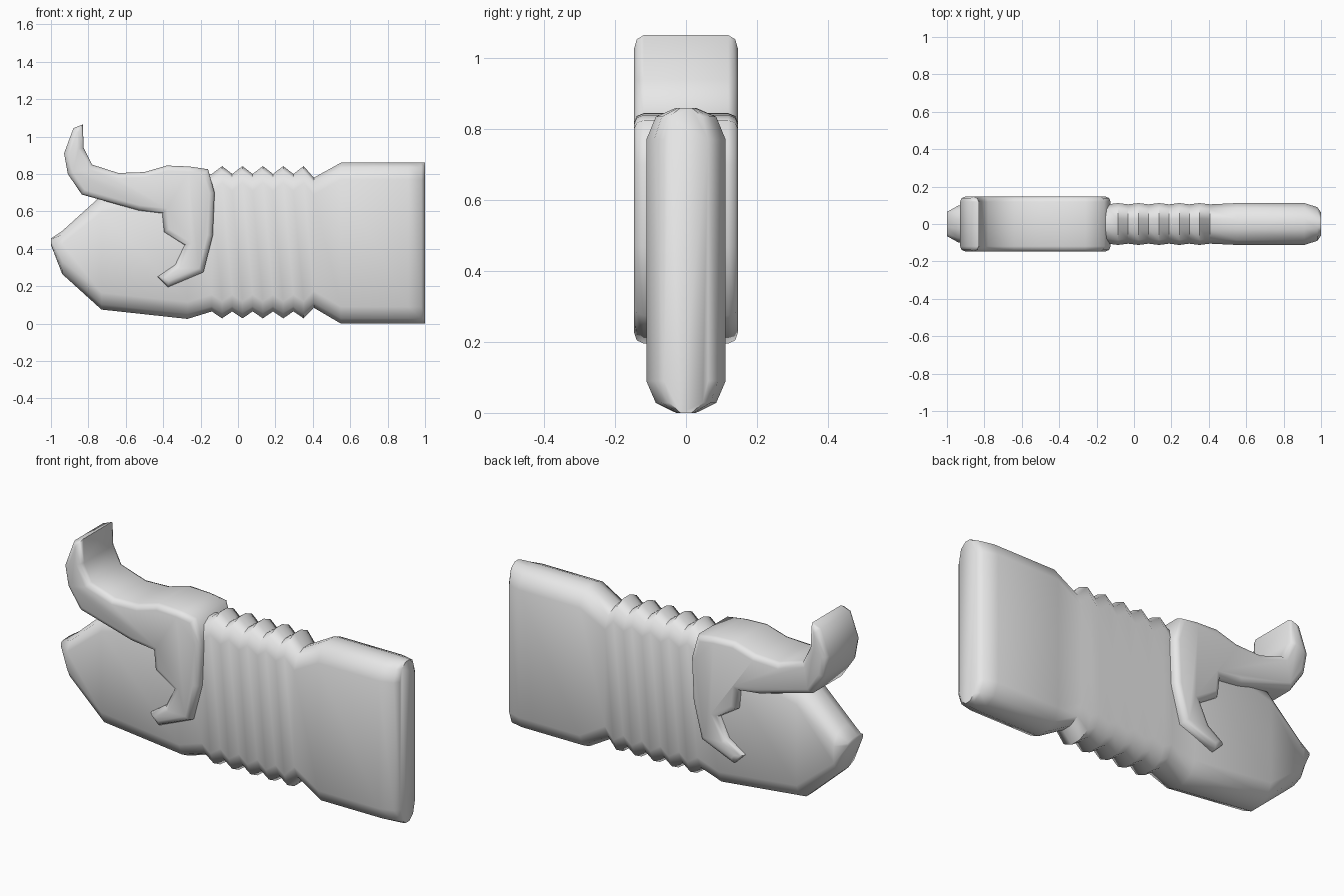
import bpy
import bmesh
import math

cube = bpy.data.objects.get("Cube")
if cube:
    bpy.data.objects.remove(cube, do_unlink=True)

# Single plain material
GREY = (0.8, 0.8, 0.8, 1.0)
mat = bpy.data.materials.new("light_grey")
mat.use_nodes = True
mat.diffuse_color = GREY
mat.node_tree.nodes["Principled BSDF"].inputs["Base Color"].default_value = GREY


def finish(bm, name, angle):
    """Turn a bmesh into a smooth shaded object."""
    bmesh.ops.recalc_face_normals(bm, faces=bm.faces)
    mesh = bpy.data.meshes.new(name)
    bm.to_mesh(mesh)
    bm.free()
    mesh.materials.append(mat)
    obj = bpy.data.objects.new(name, mesh)
    bpy.context.collection.objects.link(obj)
    bpy.ops.object.select_all(action='DESELECT')
    obj.select_set(True)
    bpy.context.view_layer.objects.active = obj
    bpy.ops.object.shade_smooth_by_angle(angle=math.radians(angle))
    return obj


def section(x, lo, hi, hw):
    """Rounded slab cross-section at x: bottom lo, top hi, half thickness hw."""
    k = min(1.0, (hi - lo) / 0.3)
    right = [(0.25 * hw, lo), (0.76 * hw, lo + 0.028 * k), (hw, lo + 0.09 * k),
             (hw, hi - 0.09 * k), (0.76 * hw, hi - 0.025 * k), (0.25 * hw, hi)]
    left = [(-y, z) for y, z in reversed(right)]
    return [(x, y, z) for y, z in right + left]


# Body: pointed nose, ribbed grip, flared flat end
stations = [(-1.0, 0.42, 0.455, 0.065), (-0.94, 0.265, 0.495, 0.098),
            (-0.73, 0.075, 0.685, 0.112), (-0.27, 0.025, 0.80, 0.112)]
for i in range(5):
    x = -0.14 + 0.109 * i
    stations.append((x, 0.065, 0.80, 0.105))
    stations.append((x + 0.055, 0.028, 0.842, 0.112))
stations += [(0.405, 0.085, 0.78, 0.105), (0.55, 0.0, 0.86, 0.112),
             (0.91, 0.0, 0.86, 0.112), (0.98, 0.0, 0.86, 0.09),
             (1.0, 0.0, 0.86, 0.062)]

bm = bmesh.new()
rings = [[bm.verts.new(p) for p in section(*s)] for s in stations]
for a, b in zip(rings, rings[1:]):
    n = len(a)
    for i in range(n):
        j = (i + 1) % n
        bm.faces.new((a[i], a[j], b[j], b[i]))
bm.faces.new(rings[0])
bm.faces.new(rings[-1])
finish(bm, "ribbed_body", 65)

# Clip: side outline extruded across the body with a rounded rim
outline = [(-0.83, 1.065), (-0.88, 1.045), (-0.93, 0.91), (-0.91, 0.80),
           (-0.835, 0.69), (-0.53, 0.605), (-0.405, 0.59), (-0.395, 0.49),
           (-0.285, 0.42), (-0.335, 0.315), (-0.43, 0.25), (-0.375, 0.195),
           (-0.185, 0.275), (-0.135, 0.47), (-0.125, 0.70), (-0.16, 0.825),
           (-0.26, 0.84), (-0.38, 0.845), (-0.50, 0.81), (-0.64, 0.805),
           (-0.78, 0.85), (-0.825, 0.94)]
HALF = 0.147
bm = bmesh.new()
front = [bm.verts.new((x, -HALF, z)) for x, z in outline]
back = [bm.verts.new((x, HALF, z)) for x, z in outline]
bm.faces.new(front)
bm.faces.new(back[::-1])
for i in range(len(outline)):
    j = (i + 1) % len(outline)
    bm.faces.new((front[i], back[i], back[j], front[j]))
bmesh.ops.recalc_face_normals(bm, faces=bm.faces)
rim = [e for e in bm.edges if abs(e.verts[0].co.y - e.verts[1].co.y) < 0.001]
bmesh.ops.bevel(bm, geom=rim, offset=0.028, segments=2, profile=0.5,
                affect='EDGES', clamp_overlap=False)
finish(bm, "hooked_clip", 65)
